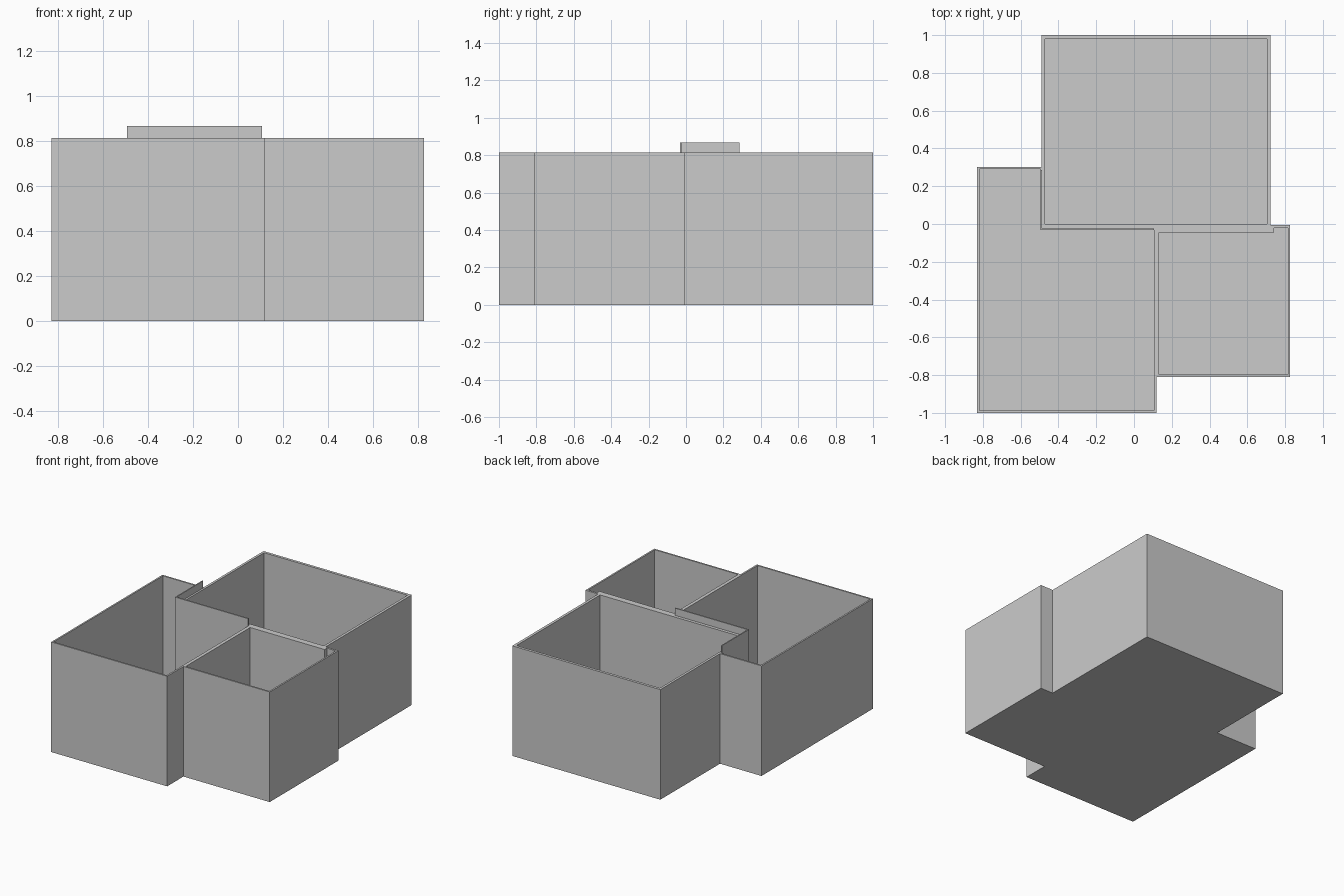
import bpy, bmesh
from mathutils import Vector

if "Cube" in bpy.data.objects:
    bpy.data.objects.remove(bpy.data.objects["Cube"])

WALL_TOP = 0.815
TRIM_TOP = 0.868


def make_object(name, bm):
    bmesh.ops.recalc_face_normals(bm, faces=bm.faces[:])
    mesh = bpy.data.meshes.new(name)
    bm.to_mesh(mesh)
    bm.free()
    obj = bpy.data.objects.new(name, mesh)
    bpy.context.collection.objects.link(obj)
    return obj


def extrude_plan(name, loops, z0, z1):
    """Fill an outline (with optional holes) and extrude it upward."""
    bm = bmesh.new()
    for loop in loops:
        vs = [bm.verts.new((x, y, z0)) for x, y in loop]
        for a, b in zip(vs, vs[1:] + vs[:1]):
            bm.edges.new((a, b))
    bmesh.ops.triangle_fill(bm, use_beauty=True, edges=bm.edges[:], normal=Vector((0, 0, 1)))
    base = bm.faces[:]
    ext = bmesh.ops.extrude_face_region(bm, geom=base, use_keep_orig=True)
    top = [g for g in ext["geom"] if isinstance(g, bmesh.types.BMVert)]
    bmesh.ops.translate(bm, verts=top, vec=(0, 0, z1 - z0))
    return make_object(name, bm)


def floor_plane(name, loop):
    bm = bmesh.new()
    bm.faces.new([bm.verts.new((x, y, 0)) for x, y in loop])
    obj = make_object(name, bm)
    # floors face the ground
    if obj.data.polygons[0].normal.z > 0:
        obj.data.flip_normals()
    return obj


# Plan outlines: whole building and its three rooms
outer = [(-0.83, -1), (0.12, -1), (0.12, -0.81), (0.827, -0.81), (0.827, -0.005),
         (0.723, -0.005), (0.723, 1), (-0.49, 1), (-0.49, 0.302), (-0.83, 0.302)]
back_room = [(-0.472, 0), (0.703, 0), (0.703, 0.98), (-0.472, 0.98)]
left_room = [(-0.818, -0.988), (0.107, -0.988), (0.107, -0.033), (-0.494, -0.033),
             (-0.494, 0.29), (-0.818, 0.29)]
right_room = [(0.132, -0.798), (0.815, -0.798), (0.815, -0.02), (0.742, -0.02),
              (0.742, -0.046), (0.132, -0.046)]

# Walls
extrude_plan("walls", [outer, back_room, left_room, right_room], 0, WALL_TOP)

# Floors
for name, loop in (("back_floor", back_room), ("left_floor", left_room),
                   ("right_floor", right_room)):
    floor_plane(name, loop)

# Raised L-shaped strip on top of the wall between the left and back rooms
strip = [(-0.494, -0.033), (0.107, -0.033), (0.107, -0.023), (-0.486, -0.023),
         (-0.486, 0.287), (-0.494, 0.287)]
extrude_plan("raised_wall_strip", [strip], WALL_TOP, TRIM_TOP)
